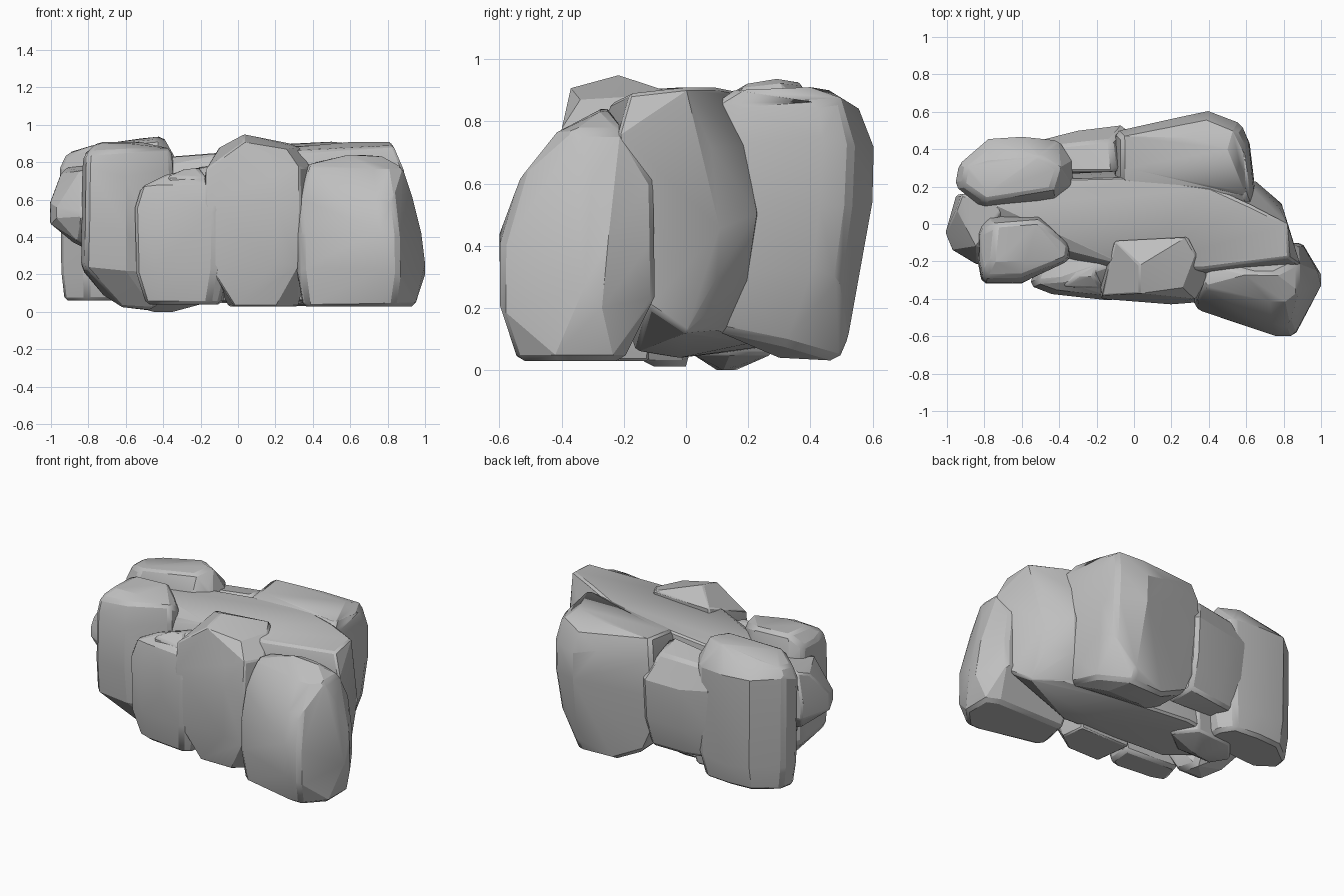
import bpy, bmesh, math, random

random.seed(4)
stone = bpy.data.materials.new("grey_stone")
stone.diffuse_color = (0.52, 0.52, 0.52, 1)


def boulder(name, outline, rings, extra=(), chamfer=0.02):
    """Convex boulder: plan outline repeated at rings (z, scale x, scale y, dx, dy) plus extra points."""
    xs, ys = [p[0] for p in outline], [p[1] for p in outline]
    cx, cy = (min(xs) + max(xs)) / 2, (min(ys) + max(ys)) / 2
    bm = bmesh.new()
    for z, sx, sy, dx, dy in rings:
        for x, y in outline:
            chip = random.uniform(0.98, 1.0)      # slight unevenness gives chipped facets
            bm.verts.new((cx + (x - cx) * sx * chip + dx, cy + (y - cy) * sy * chip + dy,
                          z + random.uniform(-0.025, 0.025) * (z > 0.1)))
    for p in extra:
        bm.verts.new(p)
    res = bmesh.ops.convex_hull(bm, input=bm.verts[:])
    loose = {v for v in res["geom_interior"] + res["geom_unused"]
             if isinstance(v, bmesh.types.BMVert) and not v.link_faces}
    bmesh.ops.delete(bm, geom=list(loose), context='VERTS')
    bmesh.ops.dissolve_limit(bm, angle_limit=math.radians(4), verts=bm.verts[:], edges=bm.edges[:])
    bmesh.ops.recalc_face_normals(bm, faces=bm.faces[:])
    me = bpy.data.meshes.new(name)
    bm.to_mesh(me)
    bm.free()
    me.materials.append(stone)
    ob = bpy.data.objects.new(name, me)
    bpy.context.collection.objects.link(ob)
    # worn, chipped edges
    bev = ob.modifiers.new("worn_edges", 'BEVEL')
    bev.width, bev.segments = chamfer, 1
    bev.limit_method, bev.angle_limit = 'ANGLE', math.radians(38)
    bpy.context.view_layer.objects.active = ob
    bpy.ops.object.select_all(action='DESELECT')
    ob.select_set(True)
    bpy.ops.object.shade_smooth_by_angle(angle=math.radians(20))
    return ob


# front right boulder with the big oval end face
boulder("front_right_boulder",
        [(0.31, -0.40), (0.36, -0.10), (0.90, -0.10), (0.86, -0.60), (0.76, -0.60), (0.34, -0.46)],
        [(0.03, 0.90, 0.68, 0.0, -0.02), (0.22, 1, 1, 0, 0), (0.42, 1, 1, 0, 0),
         (0.62, 0.94, 0.86, -0.01, 0.03), (0.78, 0.80, 0.42, 0.0, 0.04)],
        [(1.0, -0.27, 0.20), (1.0, -0.33, 0.26), (0.98, -0.25, 0.42), (0.95, -0.42, 0.03),
         (0.95, -0.24, 0.03), (0.93, -0.30, 0.62), (0.88, -0.36, 0.77), (0.88, -0.20, 0.77),
         (0.76, -0.26, 0.84), (0.62, -0.26, 0.85), (0.42, -0.26, 0.80),
         (0.83, -0.60, 0.30), (0.80, -0.60, 0.38)])

# long central slab, its underside dipping towards the left
boulder("central_slab",
        [(-0.86, 0.0), (-0.78, 0.20), (-0.45, 0.28), (0.05, 0.29), (0.40, 0.26), (0.66, 0.23),
         (0.80, 0.11), (0.88, -0.14), (0.35, -0.29), (-0.10, -0.28), (-0.45, -0.14)],
        [(0.30, 0.97, 0.82, 0, 0.01), (0.48, 1, 1, 0, 0), (0.72, 0.98, 0.92, 0, -0.02)],
        [(0.83, -0.18, 0.89), (0.89, -0.22, 0.75), (0.82, 0.0, 0.91), (0.62, 0.10, 0.91),
         (0.36, -0.24, 0.86), (-0.05, -0.22, 0.85), (-0.40, -0.05, 0.82), (-0.45, 0.24, 0.81),
         (-0.74, 0.10, 0.80), (0.05, 0.25, 0.86), (0.40, 0.2, 0.89),
         (0.86, -0.12, 0.20), (0.80, 0.0, 0.12), (0.60, 0.12, 0.13), (0.20, 0.22, 0.09),
         (-0.20, 0.28, 0.08), (-0.50, 0.25, 0.07), (-0.60, 0.08, 0.08), (-0.30, -0.10, 0.05),
         (0.30, -0.02, 0.04), (0.40, -0.16, 0.06)], 0.012)

# back right boulder
boulder("back_right_boulder",
        [(-0.11, 0.50), (0.02, 0.53), (0.24, 0.575), (0.40, 0.61), (0.58, 0.54), (0.62, 0.44),
         (0.66, 0.12), (-0.11, 0.20)],
        [(0.32, 0.95, 0.90, 0.0, -0.025), (0.52, 1, 1, 0, -0.01), (0.74, 0.98, 0.98, 0, 0),
         (0.86, 0.90, 0.78, 0, 0.0)],
        [(0.18, 0.48, 0.03), (0.42, 0.49, 0.03), (0.22, 0.30, 0.04), (0.45, 0.30, 0.04),
         (0.58, 0.09, 0.13), (0.60, 0.09, 0.18), (0.0, 0.15, 0.13), (0.56, 0.32, 0.08),
         (0.0, 0.46, 0.12), (0.62, 0.10, 0.87), (0.42, 0.52, 0.10),
         (0.30, 0.46, 0.90), (0.50, 0.40, 0.91), (0.60, 0.15, 0.90), (-0.03, 0.30, 0.87)])

# back left boulder
boulder("back_left_boulder",
        [(-0.96, 0.20), (-0.94, 0.32), (-0.78, 0.46), (-0.60, 0.47), (-0.40, 0.45), (-0.33, 0.34),
         (-0.32, 0.20), (-0.42, 0.12), (-0.82, 0.09)],
        [(0.06, 0.88, 0.80, -0.01, 0), (0.22, 0.97, 0.97, 0, 0), (0.58, 0.97, 1, 0, 0),
         (0.78, 1, 0.98, 0, 0), (0.86, 0.88, 0.78, 0, -0.01)],
        [(-0.40, 0.30, 0.94), (-0.50, 0.36, 0.93), (-0.44, 0.18, 0.92), (-0.78, 0.17, 0.89),
         (-0.78, 0.34, 0.88)])

# left front boulder
boulder("left_front_boulder",
        [(-0.84, -0.02), (-0.78, 0.05), (-0.50, 0.06), (-0.40, -0.04), (-0.33, -0.11),
         (-0.34, -0.20), (-0.60, -0.32), (-0.82, -0.32), (-0.84, -0.20)],
        [(0.22, 1, 0.92, 0, 0.01), (0.45, 0.98, 1, 0, 0), (0.74, 0.97, 0.98, 0, 0),
         (0.85, 0.94, 0.82, 0, 0.0)],
        [(-0.62, -0.13, 0.02), (-0.45, -0.12, 0.01), (-0.48, 0.0, 0.01), (-0.72, -0.05, 0.09),
         (-0.76, -0.20, 0.90), (-0.74, 0.0, 0.91), (-0.52, 0.02, 0.91), (-0.44, -0.08, 0.88),
         (-0.58, -0.20, 0.90)])

# pointed rock poking out on the left
boulder("left_pointed_rock",
        [(-1.01, -0.05), (-0.95, 0.16), (-0.60, 0.20), (-0.60, -0.18), (-0.84, -0.22), (-0.97, -0.14)],
        [(0.49, 1, 1, 0, 0), (0.56, 1, 0.98, 0, 0)],
        [(-0.86, -0.14, 0.38), (-0.88, 0.06, 0.37), (-0.70, 0.0, 0.28), (-0.95, 0.08, 0.74),
         (-0.92, 0.16, 0.77), (-0.84, -0.12, 0.76), (-0.70, 0.10, 0.80)], 0.01)

# front centre boulders: a rounded one and a peaked one undercut at its base
boulder("front_centre_left_boulder",
        [(-0.56, -0.33), (-0.44, -0.375), (-0.30, -0.39), (-0.12, -0.41), (-0.04, -0.36),
         (-0.02, -0.15), (-0.50, -0.12)],
        [(0.04, 0.78, 0.75, 0.0, 0.01), (0.22, 0.97, 0.98, 0, 0), (0.54, 1, 1, 0, 0),
         (0.66, 0.90, 0.9, 0.01, 0.01)],
        [(-0.38, -0.30, 0.74), (-0.20, -0.30, 0.70), (-0.10, -0.20, 0.80)])
boulder("front_centre_boulder",
        [(-0.18, -0.40), (0.04, -0.42), (0.20, -0.43), (0.34, -0.42), (0.40, -0.30), (0.36, -0.10),
         (-0.12, -0.10)],
        [(0.26, 0.93, 0.96, 0, 0), (0.58, 0.98, 1, 0, 0), (0.75, 0.97, 0.95, 0, 0.01)],
        [(0.03, -0.22, 0.95), (0.03, -0.37, 0.91), (-0.10, -0.09, 0.88), (0.28, -0.07, 0.90),
         (0.33, -0.16, 0.88), (0.26, -0.34, 0.87), (-0.18, -0.33, 0.70),
         (-0.02, -0.36, 0.03), (0.20, -0.36, 0.03), (0.32, -0.27, 0.03), (0.30, -0.12, 0.03),
         (-0.05, -0.12, 0.03)], 0.012)
# small cap stone beside the peak
boulder("small_cap_stone",
        [(-0.38, -0.34), (-0.17, -0.35), (-0.14, -0.20), (-0.36, -0.16)],
        [(0.62, 1, 1, 0, 0), (0.71, 0.95, 0.95, 0, 0)],
        [(-0.30, -0.28, 0.76), (-0.22, -0.28, 0.77), (-0.20, -0.22, 0.77)], 0.01)

# filler rock between the two back boulders
boulder("back_filler_rock",
        [(-0.50, 0.45), (-0.30, 0.50), (-0.05, 0.53), (0.0, 0.30), (-0.50, 0.26)],
        [(0.16, 0.95, 0.7, 0, -0.04), (0.38, 1, 0.95, 0, -0.01), (0.62, 1, 1, 0, 0)],
        [(-0.40, 0.42, 0.78), (-0.12, 0.45, 0.80), (-0.10, 0.28, 0.84), (-0.40, 0.28, 0.80)])

# low stone underneath
boulder("under_stone",
        [(-0.68, 0.12), (-0.55, 0.28), (-0.25, 0.30), (-0.12, 0.14), (-0.30, 0.0), (-0.60, 0.0)],
        [(0.05, 0.85, 0.85, 0, 0), (0.22, 1, 1, 0, 0)],
        [(-0.43, 0.16, 0.0), (-0.35, 0.12, 0.0), (-0.45, 0.10, 0.0)], 0.01)
